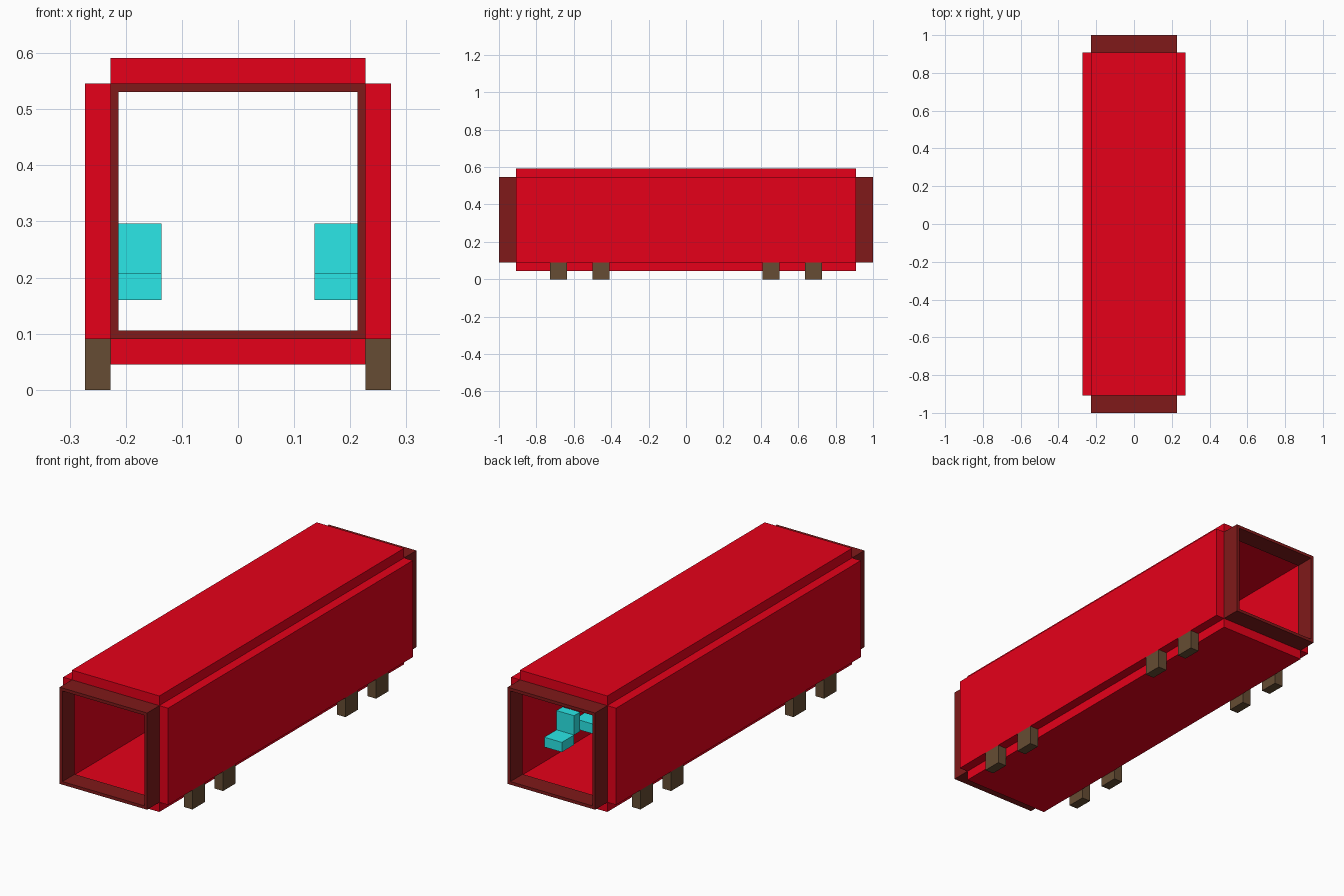
import bpy
import bmesh

if "Cube" in bpy.data.objects:
    bpy.data.objects.remove(bpy.data.objects["Cube"])

U = 1 / 22                 # modelling unit (0.045)
W, H = 5 * U, 6 * U        # inner and outer half widths
Z0, Z1 = 2 * U, 12 * U     # floor and ceiling heights
L = 20 * U                 # half length of the panels


def material(name, rgb):
    m = bpy.data.materials.new(name)
    m.diffuse_color = (*rgb, 1)
    m.use_nodes = True
    m.node_tree.nodes["Principled BSDF"].inputs["Base Color"].default_value = m.diffuse_color
    return m


RED = material("red_paint", (0.787, 0.0, 0.01))
MAROON = material("dark_maroon", (0.214, 0.01, 0.01))
BROWN = material("wheel_brown", (0.133, 0.073, 0.033))
CYAN = material("seat_cyan", (0.024, 0.81, 0.81))


def finish(name, bm, mat):
    bmesh.ops.recalc_face_normals(bm, faces=bm.faces[:])
    me = bpy.data.meshes.new(name)
    bm.to_mesh(me)
    bm.free()
    me.materials.append(mat)
    ob = bpy.data.objects.new(name, me)
    bpy.context.collection.objects.link(ob)
    return ob


def box(name, x, y, z, mat):
    """Box from its (low, high) range on each axis."""
    bm = bmesh.new()
    bmesh.ops.create_cube(bm, size=1)
    for v in bm.verts:
        v.co = [r[0] if c < 0 else r[1] for c, r in zip(v.co, (x, y, z))]
    return finish(name, bm, mat)


def end_frame(name, y0, y1):
    """Hollow square collar around an open end."""
    t = 0.0145
    bm = bmesh.new()
    rings = []
    for y, d in ((y0, 0), (y1, 0), (y1, t), (y0, t)):
        w, a, b = W - d, Z0 + d, Z1 - d
        rings.append([bm.verts.new((x, y, z))
                      for x, z in ((-w, a), (w, a), (w, b), (-w, b))])
    for i in range(4):
        p, q = rings[i], rings[(i + 1) % 4]
        for j in range(4):
            k = (j + 1) % 4
            bm.faces.new((p[j], p[k], q[k], q[j]))
    return finish(name, bm, MAROON)


# Body panels
box("roof_panel", (-W, W), (-L, L), (Z1, Z1 + U), RED)
box("floor_panel", (-W, W), (-L, L), (U, Z0), RED)

# Open end collars
end_frame("front_frame", -1, -L)
end_frame("back_frame", L, 1)

for side, s in (("left", -1), ("right", 1)):
    box(side + "_wall", sorted((s * W, s * H)), (-L, L), (Z0, Z1), RED)

    # Square wheel blocks
    for i, y in enumerate((-16 * U, -11 * U, 9 * U, 14 * U)):
        box(f"{side}_wheel_{i + 1}", sorted((s * W, s * H)),
            (y, y + 2 * U), (0, Z0), BROWN)

    # Rows of seats fixed to the wall: cushion with a backrest behind it
    x = sorted((s * 3 * U, s * W))
    for i in range(5):
        y = (16 - 5 * i) * U
        box(f"{side}_seat_cushion_{i + 1}", x, (y - 2 * U, y),
            (0.160, 0.206), CYAN)
        box(f"{side}_seat_back_{i + 1}", x, (y - 3 * U, y - 2 * U),
            (0.206, 0.2965), CYAN)
